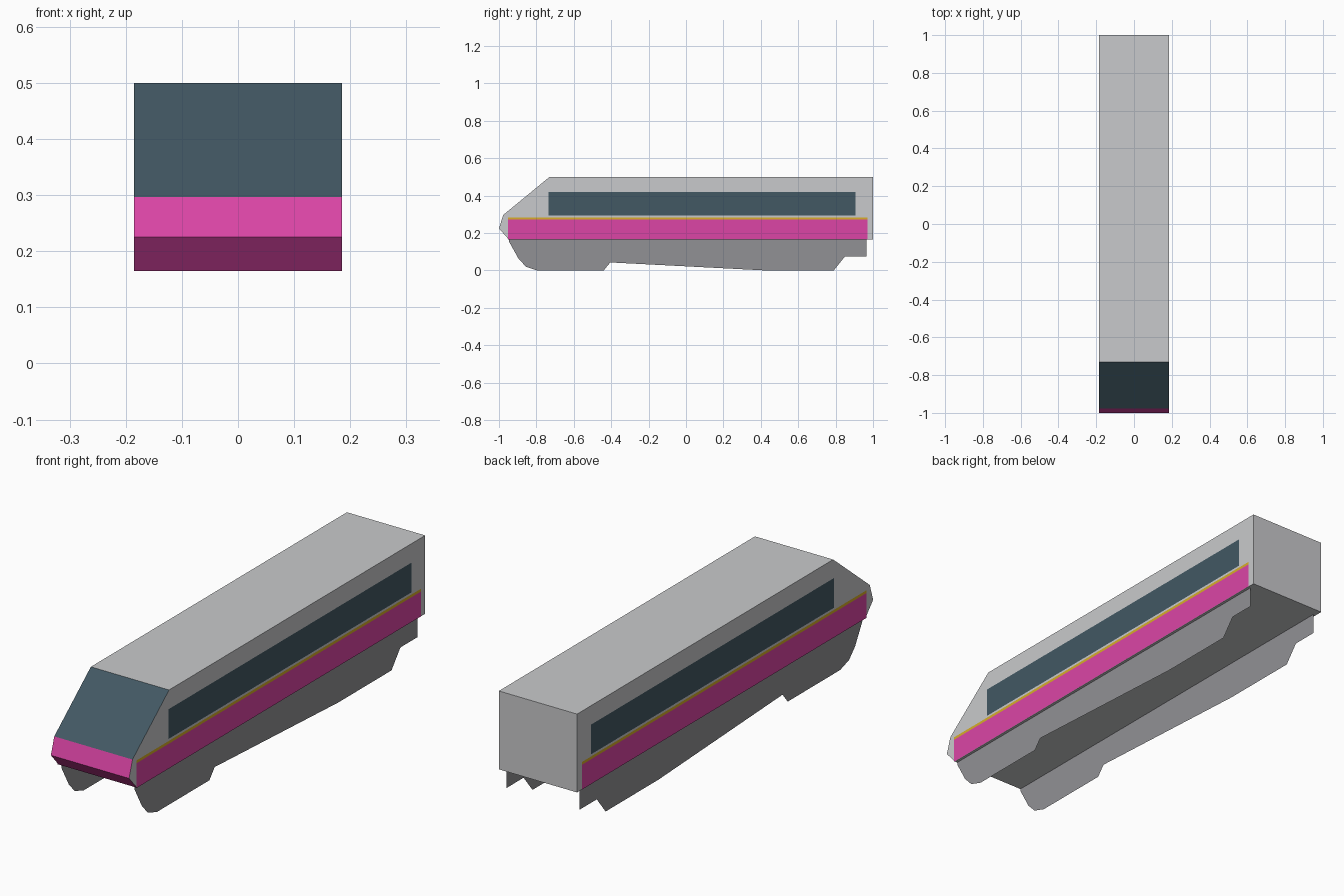
import bpy, bmesh

if "Cube" in bpy.data.objects:
    bpy.data.objects.remove(bpy.data.objects["Cube"])

HALF_W = 0.185


def material(name, rgb):
    lin = [(c / 255 / 12.92) if c / 255 <= 0.04045 else ((c / 255 + 0.055) / 1.055) ** 2.4 for c in rgb]
    m = bpy.data.materials.new(name)
    m.diffuse_color = (*lin, 1.0)
    m.use_nodes = True
    m.node_tree.nodes["Principled BSDF"].inputs["Base Color"].default_value = m.diffuse_color
    return m


GREY = material("light_grey_body", (201, 202, 204))
PINK = material("pink_paint", (220, 69, 166))
GLASS = material("dark_glass", (66, 88, 99))
SKIRT = material("mid_grey_skirt", (145, 145, 149))
YELLOW = material("yellow_line", (215, 172, 42))


def finish(name, bm, mats):
    me = bpy.data.meshes.new(name)
    bm.to_mesh(me)
    bm.free()
    for m in mats:
        me.materials.append(m)
    ob = bpy.data.objects.new(name, me)
    bpy.context.collection.objects.link(ob)
    return ob


def side_panel(name, profile, x, mat):
    """Flat panel from a (y, z) outline, counter-clockwise seen from the right."""
    bm = bmesh.new()
    pts = profile if x > 0 else profile[::-1]
    bm.faces.new([bm.verts.new((x, y, z)) for y, z in pts])
    return finish(name, bm, [mat])


def rect(y0, y1, z0, z1):
    return [(y0, z0), (y1, z0), (y1, z1), (y0, z1)]


# Car body: side profile extruded across the width
body_profile = [(-0.947, 0.165), (1, 0.165), (1, 0.5), (-0.73, 0.5), (-0.977, 0.297), (-1, 0.225)]
bm = bmesh.new()
face = bm.faces.new([bm.verts.new((-HALF_W, y, z)) for y, z in body_profile])
ext = bmesh.ops.extrude_face_region(bm, geom=[face])
bmesh.ops.translate(bm, vec=(2 * HALF_W, 0, 0),
                    verts=[v for v in ext["geom"] if isinstance(v, bmesh.types.BMVert)])
bmesh.ops.recalc_face_normals(bm, faces=bm.faces)
# Nose faces: windscreen above, pink below
for f in bm.faces:
    if f.normal.y < -0.3:
        f.material_index = 2 if f.calc_center_median().z > 0.3 else 1
finish("car_body", bm, [GREY, PINK, GLASS])

# Side skirts and painted side bands, same on both sides
skirt_profile = [(-0.947, 0.165), (-0.945, 0.152), (-0.895, 0.062), (-0.855, 0.02), (-0.795, 0),
                 (-0.44, 0), (-0.405, 0.043), (0.43, 0), (0.79, 0),
                 (0.85, 0.075), (0.965, 0.075), (0.965, 0.165)]
for side, s in (("right", 1), ("left", -1)):
    side_panel(f"{side}_skirt", skirt_profile, s * 0.173, SKIRT)
    x = s * (HALF_W + 0.0015)
    side_panel(f"{side}_window_band", rect(-0.735, 0.907, 0.293, 0.42), x, GLASS)
    side_panel(f"{side}_yellow_line", rect(-0.953, 0.97, 0.272, 0.284), x, YELLOW)
    side_panel(f"{side}_pink_band", rect(-0.953, 0.97, 0.166, 0.272), x, PINK)
